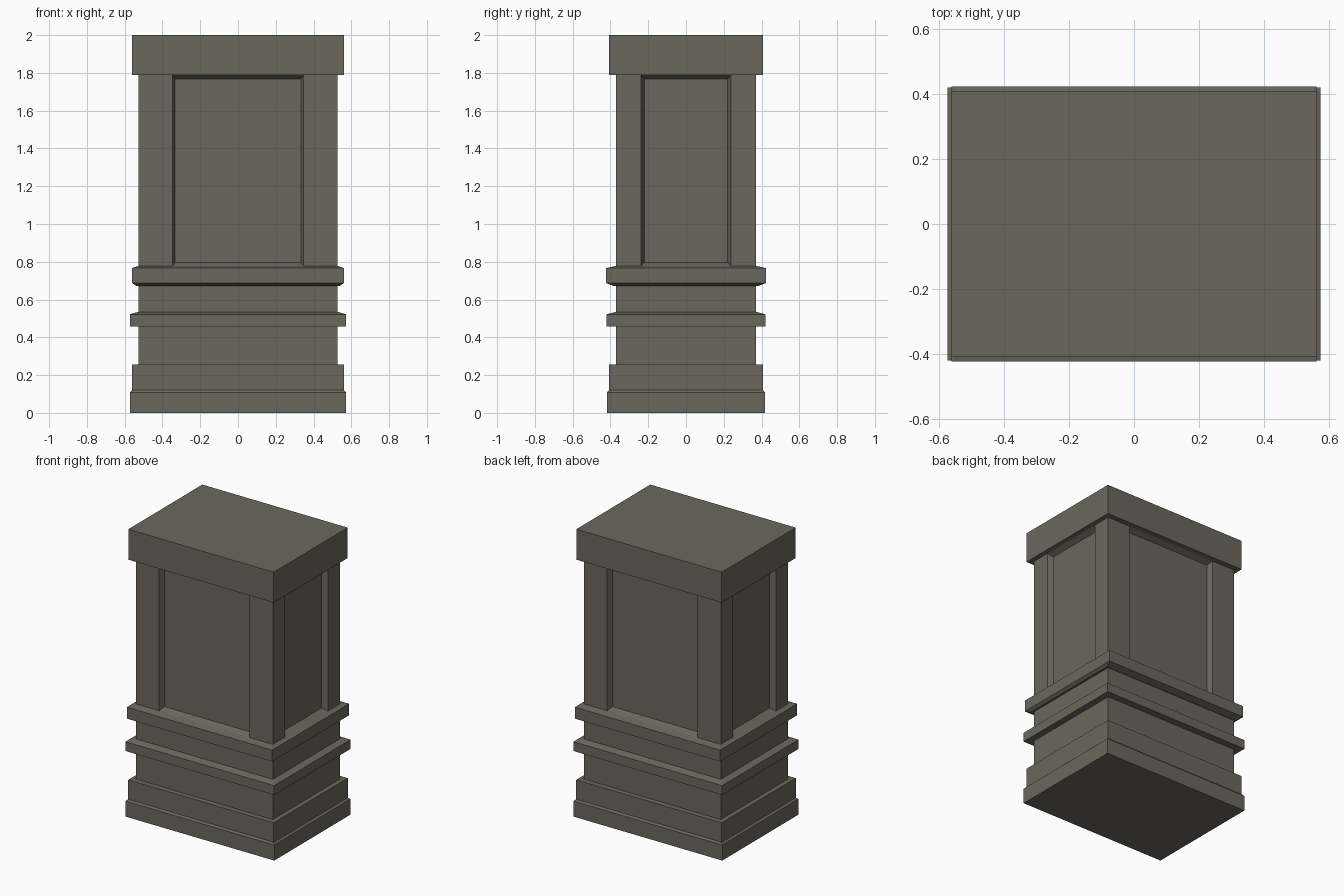
import bpy, bmesh

if "Cube" in bpy.data.objects:
    bpy.data.objects.remove(bpy.data.objects["Cube"])

stone = bpy.data.materials.new("olive_grey_stone")
stone.diffuse_color = (0.145, 0.137, 0.108, 1)
stone.use_nodes = True
stone.node_tree.nodes["Principled BSDF"].inputs["Base Color"].default_value = stone.diffuse_color


def finish(name, bm):
    bmesh.ops.remove_doubles(bm, verts=bm.verts, dist=1e-5)
    bmesh.ops.recalc_face_normals(bm, faces=bm.faces)
    me = bpy.data.meshes.new(name)
    bm.to_mesh(me)
    bm.free()
    me.materials.append(stone)
    ob = bpy.data.objects.new(name, me)
    bpy.context.collection.objects.link(ob)
    return ob


def moulding(name, profile):
    """Stack of rectangles (half x, half y, z), joined and capped."""
    bm = bmesh.new()
    rings = [[bm.verts.new((sx * hx, sy * hy, z))
              for sx, sy in ((-1, -1), (1, -1), (1, 1), (-1, 1))]
             for hx, hy, z in profile]
    for a, b in zip(rings, rings[1:]):
        for i in range(4):
            j = (i + 1) % 4
            bm.faces.new((a[i], a[j], b[j], b[i]))
    bm.faces.new(rings[0][::-1])
    bm.faces.new(rings[-1])
    return finish(name, bm)


HX, HY = 0.527, 0.37       # shaft half sizes
Z0, Z1 = 0.25, 1.795       # shaft ends (hidden in base and cap)


def panelled_shaft():
    bm = bmesh.new()

    def side(place, half, rim, back, depth):
        def rect(w, lo, hi, d):
            return [bm.verts.new(place(u, d, z))
                    for u, z in ((-w, lo), (w, lo), (w, hi), (-w, hi))]
        outer = rect(half, Z0, Z1, 0)
        edge = rect(rim, 0.778, 1.788, 0)
        inner = rect(back, 0.797, 1.768, depth)
        for a, b in ((outer, edge), (edge, inner)):
            for i in range(4):
                j = (i + 1) % 4
                bm.faces.new((a[i], a[j], b[j], b[i]))
        bm.faces.new(inner)

    for s in (-1, 1):
        # wide front and back sides, then narrow left and right sides
        side(lambda u, d, z: (u, s * (HY - d), z), HX, 0.348, 0.333, 0.037)
        side(lambda u, d, z: (s * (HX - d), u, z), HY, 0.237, 0.221, 0.037)
    # end caps
    for z in (Z0, Z1):
        bm.faces.new([bm.verts.new((x * HX, y * HY, z))
                      for x, y in ((-1, -1), (1, -1), (1, 1), (-1, 1))])
    return finish("panelled_shaft", bm)


panelled_shaft()

# stepped plinth
moulding("base_plinth", [(0.573, 0.419, 0), (0.573, 0.419, 0.108),
                         (0.56, 0.408, 0.12), (0.56, 0.408, 0.255)])
# thin middle band, flat below and sloped on top
moulding("middle_band", [(0.573, 0.42, 0.457), (0.573, 0.42, 0.522),
                         (HX, HY, 0.535)])
# ledge under the panels, chamfered above and below
moulding("panel_ledge", [(0.54, 0.385, 0.673), (0.56, 0.423, 0.687),
                         (0.56, 0.423, 0.767), (HX, HY, 0.778)])
# top cap
moulding("top_cap", [(0.56, 0.407, 1.788), (0.56, 0.407, 2.0)])
